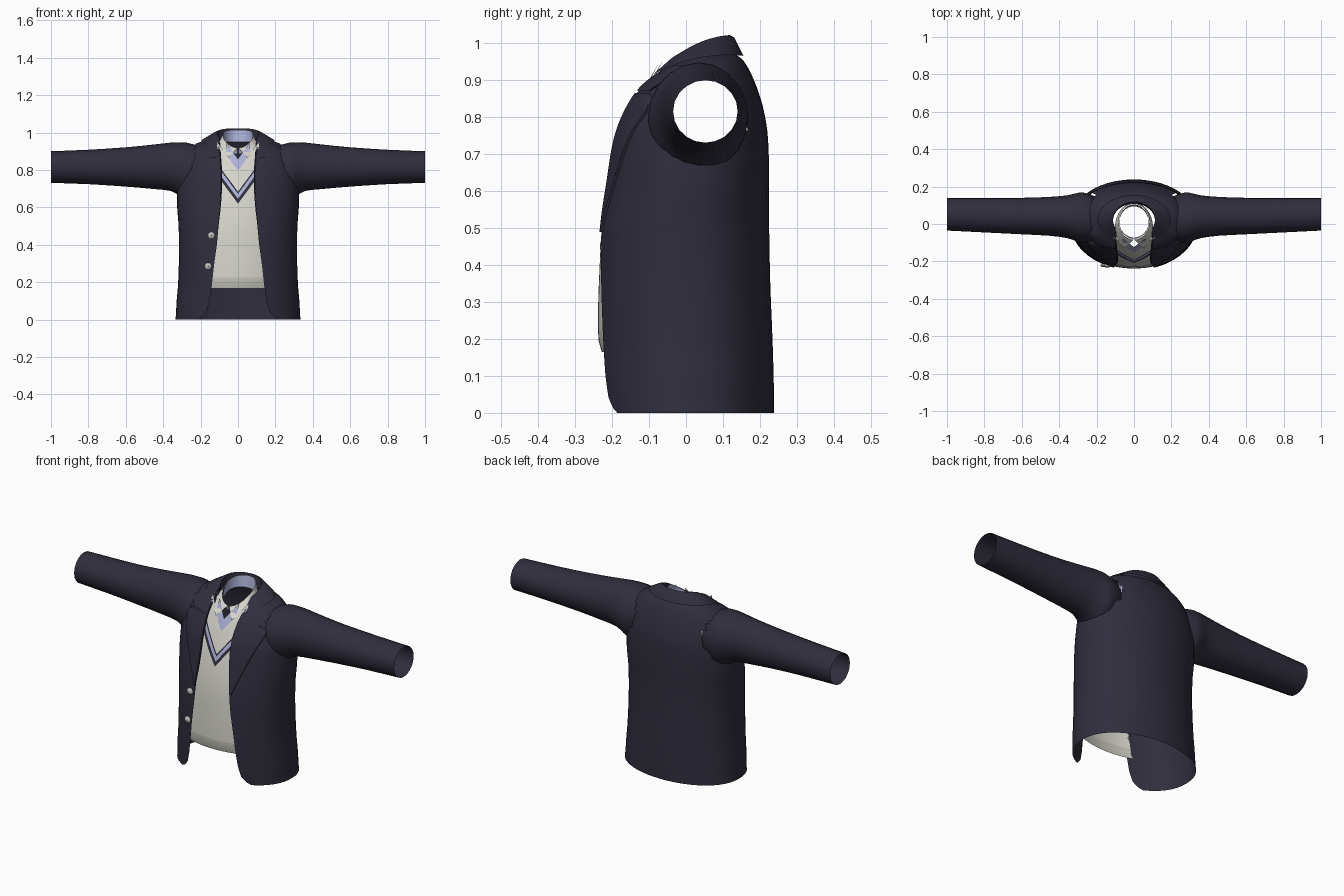
import bpy, bmesh, math
from mathutils import Vector
from mathutils.bvhtree import BVHTree

if "Cube" in bpy.data.objects:
    bpy.data.objects.remove(bpy.data.objects["Cube"])


def material(name, rgb):
    m = bpy.data.materials.new(name)
    m.diffuse_color = (*rgb, 1)
    m.use_nodes = True
    m.node_tree.nodes["Principled BSDF"].inputs["Base Color"].default_value = m.diffuse_color
    return m


NAVY = material("navy_wool", (0.029, 0.027, 0.046))
CREAM = material("cream_knit", (0.68, 0.67, 0.61))
RIB = material("darker_rib", (0.58, 0.57, 0.51))
LAVENDER = material("lavender_shirt", (0.42, 0.44, 0.68))
SILVER = material("silver_button", (0.55, 0.55, 0.53))


def lerp(table, t):
    """Piecewise linear lookup in rows of (key, value)."""
    if t <= table[0][0]:
        return table[0][1]
    for (a, va), (b, vb) in zip(table, table[1:]):
        if t <= b:
            return va + (vb - va) * (t - a) / (b - a)
    return table[-1][1]


def smooth_rows(rows, sub):
    """Catmull-Rom refinement of key rows."""
    out = []
    for i in range(len(rows) - 1):
        p = [rows[max(0, min(len(rows) - 1, i + k))] for k in (-1, 0, 1, 2)]
        for s in range(sub):
            t = s / sub
            out.append([0.5 * (2 * b + (c - a) * t + (2 * a - 5 * b + 4 * c - d) * t * t
                               + (3 * b - a - 3 * c + d) * t ** 3) for a, b, c, d in zip(*p)])
    return out + [list(rows[-1])]


def grid(name, rows, mats, closed=False, rule=None, keep=None, angle=50):
    """Skin equal-length rows of points into one object."""
    bm = bmesh.new()
    vs = [[bm.verts.new(p) for p in r] for r in rows]
    n = len(rows[0])
    for i in range(len(rows) - 1):
        for j in range(n if closed else n - 1):
            k = (j + 1) % n
            f = bm.faces.new((vs[i][j], vs[i][k], vs[i + 1][k], vs[i + 1][j]))
            f.material_index = rule(i) if rule else 0
            if keep and not keep(f.calc_center_median()):
                bm.faces.remove(f)
    bmesh.ops.recalc_face_normals(bm, faces=bm.faces)
    me = bpy.data.meshes.new(name)
    bm.to_mesh(me)
    bm.free()
    for m in mats:
        me.materials.append(m)
    ob = bpy.data.objects.new(name, me)
    bpy.context.collection.objects.link(ob)
    bpy.ops.object.select_all(action='DESELECT')
    ob.select_set(True)
    bpy.context.view_layer.objects.active = ob
    bpy.ops.object.shade_smooth_by_angle(angle=math.radians(angle))
    return ob


def ring(hw, zs, yf, zf, yb, zb, start, n, power=1.0):
    """Tilted oval around the body, open at the front by the start angle."""
    pts = []
    for i in range(n + 1):
        th = start + (2 * math.pi - 2 * start) * i / n
        c = math.cos(th)
        cp = math.copysign(abs(c) ** power, c)
        pts.append((hw * math.sin(th), (yf + yb) / 2 - (yb - yf) / 2 * cp,
                    zs - (zb - zf) / 2 * c + ((zb + zf) / 2 - zs) * c * c))
    return pts


# Jacket front edge: half width of the opening by height
OPENING = [(0, .215), (.012, .195), (.04, .168), (.1, .152), (.2, .138), (.3, .127), (.4, .113),
           (.5, .104), (.6, .092), (.7, .085), (.8, .085), (.9, .093), (1, .1)]

# Jacket body: half width, side z, front y, front z, back y, back z
BODY = [(.335, 0, -.235, 0, .238, 0), (.332, .03, -.238, .03, .238, .03),
        (.328, .1, -.242, .1, .237, .1), (.32, .2, -.245, .2, .234, .2),
        (.316, .35, -.245, .35, .228, .35), (.318, .5, -.238, .5, .225, .5),
        (.326, .62, -.218, .62, .225, .62), (.322, .74, -.197, .74, .222, .74),
        (.302, .82, -.172, .81, .21, .82), (.275, .89, -.143, .86, .19, .885),
        (.235, .932, -.115, .89, .167, .935), (.19, .95, -.09, .908, .148, .96),
        (.125, .972, -.07, .92, .125, .972)]
rows = []
for r in smooth_rows(BODY, 4):
    rows.append(ring(*r, math.asin(min(.9, lerp(OPENING, r[3]) / r[0])), 44, .88))


def off_armhole(c):
    return abs(c.x) < .19 or ((c.y - .05) / .112) ** 2 + ((c.z - .805) / .118) ** 2 > 1


parts = [grid("jacket_body", rows, [NAVY], keep=off_armhole)]

# Sleeves: x, bottom z, top z, front y, back y
SLEEVE = [(.2, .68, .925, -.095, .145), (.27, .65, .945, -.103, .168), (.315, .664, .948, -.09, .163),
          (.36, .688, .946, -.075, .153), (.45, .698, .936, -.063, .145), (.6, .711, .921, -.055, .14),
          (.8, .724, .908, -.045, .14), (1, .731, .9, -.035, .14)]
for side, name in ((-1, "right_sleeve"), (1, "left_sleeve")):
    rows = []
    for x, z0, z1, y0, y1 in smooth_rows(SLEEVE, 2):
        rows.append([(side * x, (y0 + y1) / 2 + (y1 - y0) / 2 * math.cos(a),
                      (z0 + z1) / 2 + (z1 - z0) / 2 * math.sin(a))
                     for a in (2 * math.pi * k / 20 for k in range(20))])
    parts.append(grid(name, rows, [NAVY], closed=True))

# Surface lookup so lapels and buttons lie on the jacket
trees = [BVHTree.FromPolygons([v.co for v in o.data.vertices], [p.vertices for p in o.data.polygons])
         for o in parts]


def front_y(x, z):
    hits = [t.ray_cast(Vector((x, -1, z)), Vector((0, 1, 0)))[0] for t in trees]
    ys = [h.y for h in hits if h and h.y < .06]
    return min(ys) if ys else -.03


# Lapels and front collar flaps: outer edge by height
LAPEL = [(.49, .112), (.6, .155), (.7, .195), (.8, .235), (.84, .25), (.866, .205)]
FLAP = [(.872, .205), (.903, .24), (.94, .2)]
for side, word in ((-1, "right"), (1, "left")):
    for part, edge, n in (("lapel", LAPEL, 24), ("collar_flap", FLAP, 6)):
        rows = []
        for i in range(n + 1):
            z = edge[0][0] + (edge[-1][0] - edge[0][0]) * i / n
            a, b = lerp(OPENING, z) + .004, lerp(edge, z)
            row = []
            for t, lift in ((0, 0), (.02, .007), (.25, .008), (.5, .008), (.75, .008), (1, .007), (1, -.003)):
                x = side * (a + (b - a) * t)
                row.append((x, front_y(x, z) - lift, z))
            rows.append(row)
        grid(word + "_" + part, rows, [NAVY])

# Jacket collar folding over the neck
COLLAR = [(.112, .955, -.07, .915, .108, .965), (.112, .996, -.072, .93, .118, 1.022),
          (.125, .994, -.08, .93, .13, 1.016), (.195, .958, -.105, .908, .155, .966)]
grid("jacket_collar", [ring(*r, math.asin(.1 / r[0]), 32) for r in COLLAR], [NAVY])

# Sweater vest with chevron stripes, and the shirt front above it
VEST_Y = [(.165, -.228), (.2, -.238), (.3, -.238), (.5, -.229), (.62, -.207), (.7, -.186),
          (.8, -.15), (.87, -.118), (.93, -.085), (1, -.06)]


def panel_row(s, width):
    row = []
    for k in range(-8, 9):
        u = k / 8
        rise = 1.35 * max(0, min(1, (s - .3) / .3))
        w = width or lerp(OPENING, s + rise * .09) + .02
        x = u * w
        z = s + rise * abs(x)
        c = math.sqrt(1 - (x / .32) ** 2) ** .88
        row.append((x, lerp(VEST_Y, z) + (1 - c) * .23, z))
    return row


LEVELS = [.165, .195, .225, .226, .28, .34, .4, .46, .52, .57, .62, .645, .672, .684, .72, .755, .757, .8]
BANDS = {0: 1, 1: 1, 2: 1, 10: 2, 11: 3, 12: 2, 15: 1}
grid("sweater_vest", [panel_row(s, None) for s in LEVELS], [CREAM, RIB, NAVY, LAVENDER],
     rule=lambda i: BANDS.get(i, 0))
grid("shirt_front", [panel_row(s, .062) for s in (.795, .83, .86)], [LAVENDER])

# Shirt collar: lavender inner band, cream folded wings
BAND = [(.078, .935, -.072, .885, .094, .95), (.08, .986, -.08, .915, .104, 1.012)]
WING = [(.082, .988, -.084, .918, .107, 1.014), (.101, .945, -.146, .85, .113, .965)]
grid("shirt_collar_band", [ring(*r, .02, 32) for r in BAND], [LAVENDER])
grid("shirt_collar_wings", [ring(*r, a, 32) for r, a in zip(WING, (.04, .5))], [CREAM])

# Two domed buttons on one front edge
for i, (x, z) in enumerate(((-.143, .45), (-.16, .285))):
    y = front_y(x, z)
    rows = [[(x + r * math.cos(a), y - h, z + r * math.sin(a))
             for a in (2 * math.pi * k / 12 for k in range(12))]
            for r, h in ((.017, -.004), (.019, .006), (.013, .012), (.001, .014))]
    grid("button_%d" % (i + 1), rows, [SILVER], closed=True)
